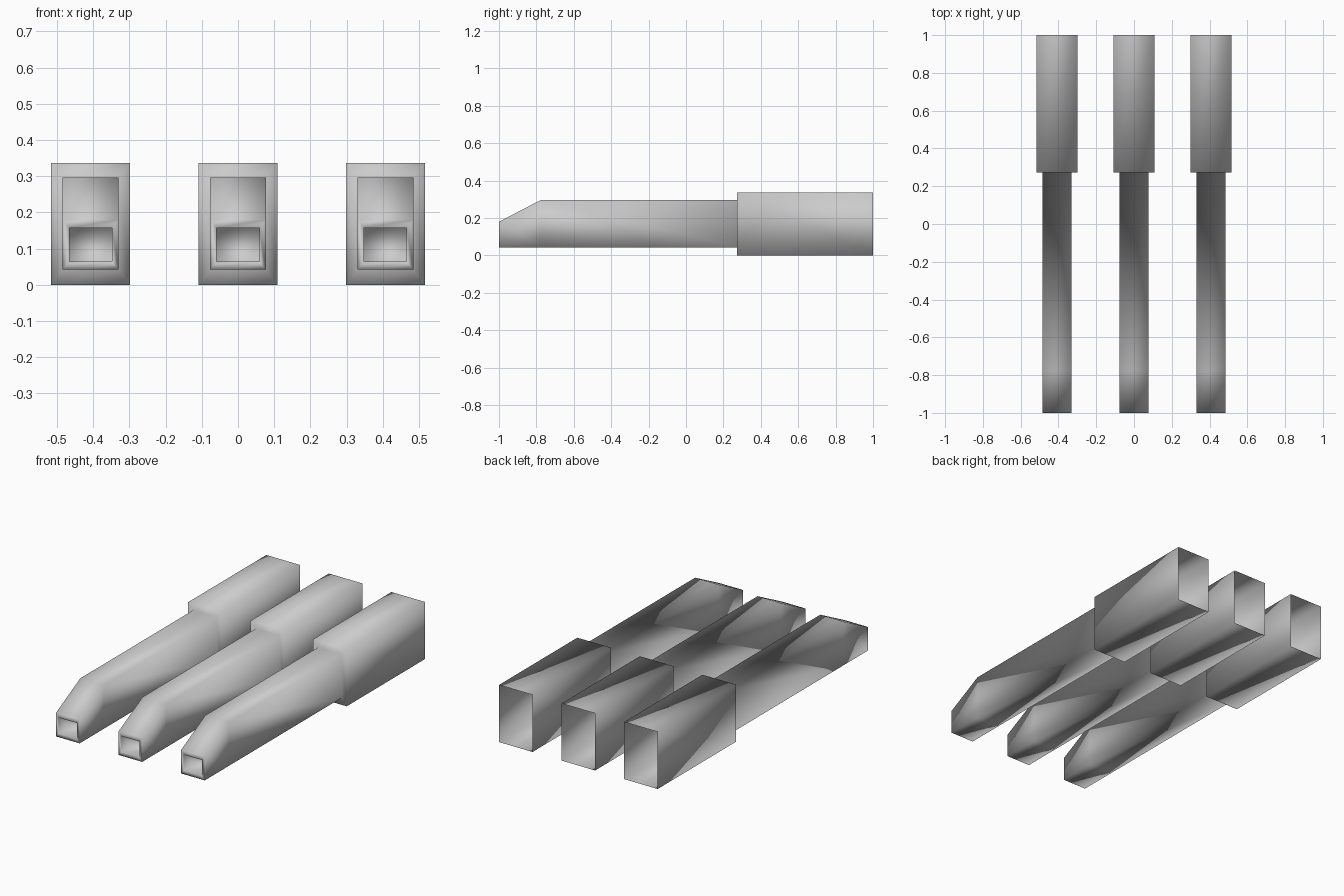
import bpy
import bmesh

if "Cube" in bpy.data.objects:
    bpy.data.objects.remove(bpy.data.objects["Cube"], do_unlink=True)

grey = bpy.data.materials.new("plain grey")
grey.use_nodes = True
colour = (0.6, 0.6, 0.6, 1)
grey.diffuse_color = colour
grey.node_tree.nodes["Principled BSDF"].inputs["Base Color"].default_value = colour

# Cross-sections from the open rear to the muzzle recess: y, half width, bottom, top
SECTIONS = [
    (1.0, 0.109, 0.0, 0.336),      # open rear of housing
    (0.273, 0.109, 0.0, 0.336),    # housing front
    (0.273, 0.077, 0.042, 0.297),  # barrel root
    (-0.775, 0.077, 0.042, 0.297), # start of sloped nose
    (-1.0, 0.077, 0.042, 0.18),    # muzzle
    (-1.0, 0.059, 0.064, 0.157),   # bore rim
    (-0.9, 0.059, 0.064, 0.157),   # bore end
]


def barrel(name, x):
    bm = bmesh.new()
    rings = []
    for y, w, low, high in SECTIONS:
        corners = ((-w, low), (w, low), (w, high), (-w, high))
        rings.append([bm.verts.new((cx, y, cz)) for cx, cz in corners])
    for a, b in zip(rings, rings[1:]):
        for i in range(4):
            j = (i + 1) % 4
            bm.faces.new((a[i], a[j], b[j], b[i]))
    bm.faces.new(rings[-1])
    # Turn every face the same way, with the outside facing out
    bmesh.ops.recalc_face_normals(bm, faces=bm.faces)
    bm.normal_update()
    bm.faces.ensure_lookup_table()
    if bm.faces[0].normal.z > 0:  # first face is the underside
        bmesh.ops.reverse_faces(bm, faces=bm.faces)
    for face in bm.faces:
        face.smooth = True
    mesh = bpy.data.meshes.new(name)
    bm.to_mesh(mesh)
    bm.free()
    mesh.materials.append(grey)
    obj = bpy.data.objects.new(name, mesh)
    obj.location.x = x
    bpy.context.scene.collection.objects.link(obj)


for side, x in (("right", -0.407), ("middle", 0), ("left", 0.407)):
    barrel(side + "_barrel", x)
